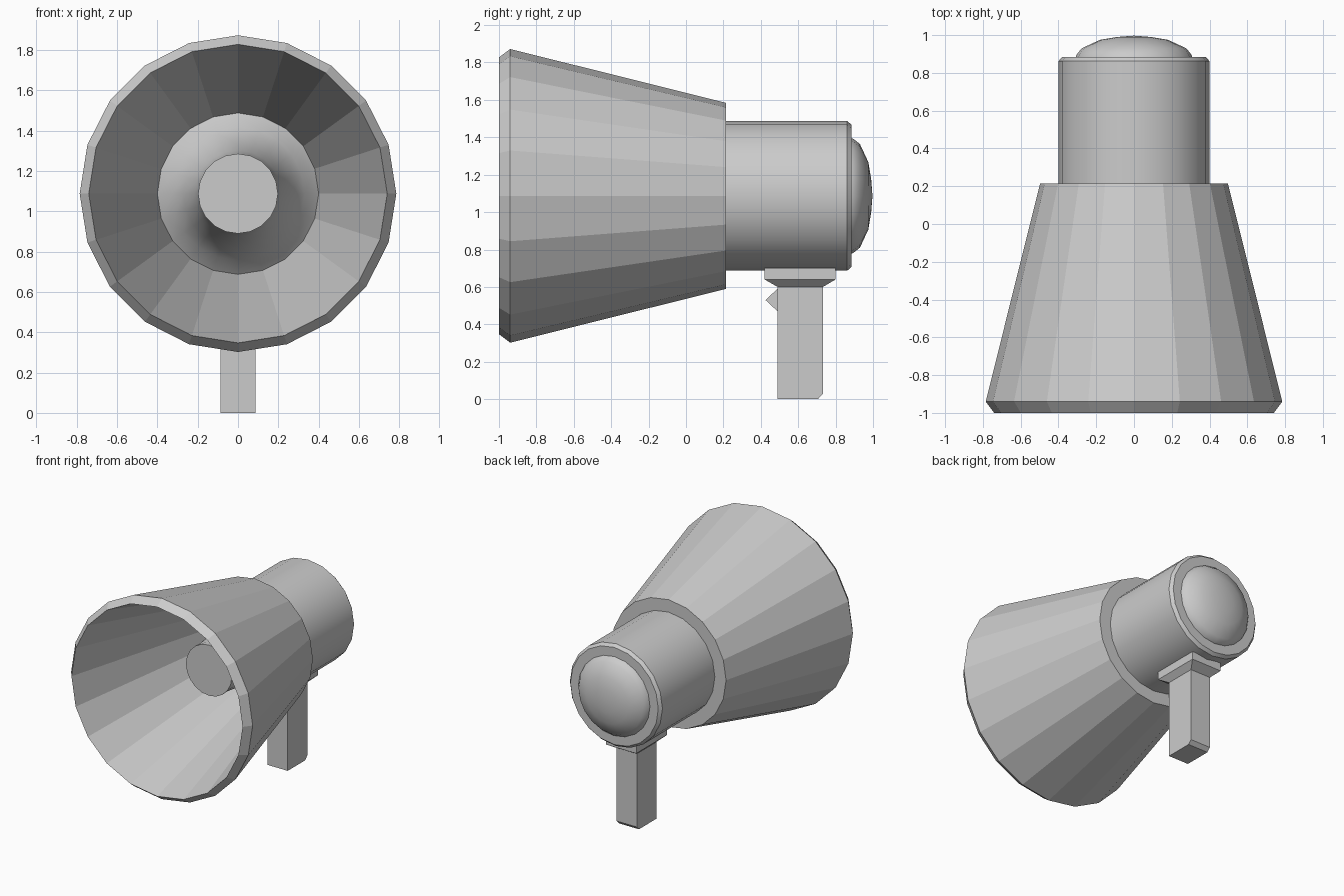
import bpy, bmesh, math

if "Cube" in bpy.data.objects:
    bpy.data.objects.remove(bpy.data.objects["Cube"])

AXIS_Z = 1.087
SIDES = 20


def finish(name, bm, smooth=None):
    bmesh.ops.remove_doubles(bm, verts=bm.verts, dist=1e-5)
    bmesh.ops.recalc_face_normals(bm, faces=bm.faces)
    mesh = bpy.data.meshes.new(name)
    bm.to_mesh(mesh)
    bm.free()
    ob = bpy.data.objects.new(name, mesh)
    bpy.context.collection.objects.link(ob)
    if smooth:
        bpy.ops.object.select_all(action='DESELECT')
        ob.select_set(True)
        bpy.context.view_layer.objects.active = ob
        bpy.ops.object.shade_smooth_by_angle(angle=math.radians(smooth))
    return ob


def lathe(name, profile, sides=SIDES, closed=False, smooth=None):
    """Revolve (y, radius) points around the horn axis."""
    bm = bmesh.new()
    rings = []
    for y, r in profile:
        if r == 0:
            rings.append([bm.verts.new((0, y, AXIS_Z))] * sides)
            continue
        rings.append([bm.verts.new((r * math.cos(a), y, AXIS_Z + r * math.sin(a)))
                      for a in (math.tau * i / sides for i in range(sides))])
    if closed:
        rings.append(rings[0])
    for a, b in zip(rings, rings[1:]):
        for i in range(sides):
            j = (i + 1) % sides
            loop = list(dict.fromkeys((a[i], a[j], b[j], b[i])))
            bm.faces.new(loop)
    return finish(name, bm, smooth)


def extrude_x(name, outline, half):
    """Extrude a (y, z) outline across x = -half..half."""
    bm = bmesh.new()
    left = [bm.verts.new((-half, y, z)) for y, z in outline]
    right = [bm.verts.new((half, y, z)) for y, z in outline]
    bm.faces.new(left)
    bm.faces.new(right[::-1])
    n = len(outline)
    for i in range(n):
        j = (i + 1) % n
        bm.faces.new((left[i], left[j], right[j], right[i]))
    return finish(name, bm)


# Faceted horn with thick wall and bevelled rim
lathe("horn", [(-1.0, 0.74), (-0.94, 0.785), (0.215, 0.497), (0.215, 0.40)], closed=True)

# Flared plug inside the horn
lathe("inner_plug", [(-0.36, 0), (-0.36, 0.198), (-0.30, 0.195), (-0.12, 0.215),
                     (0.05, 0.27), (0.15, 0.33), (0.215, 0.40)], smooth=40)

# Rear body with bevelled back edge
lathe("body", [(0.215, 0.40), (0.862, 0.40), (0.885, 0.38), (0.885, 0)], smooth=30)

# Domed rear cap
lathe("rear_dome", [(0.88, 0.31), (0.895, 0.305), (0.93, 0.277), (0.975, 0.18),
                    (0.99, 0.09), (0.997, 0)], smooth=50)

# Grip with chamfered rear bottom edge
extrude_x("handle", [(0.49, 0), (0.705, 0), (0.732, 0.028), (0.732, 0.61), (0.49, 0.61)], 0.087)

# Trigger
extrude_x("trigger", [(0.425, 0.53), (0.50, 0.46), (0.50, 0.60)], 0.045)

# Handle mount: block tapering down to the grip
bm = bmesh.new()
levels = [(0.087, 0.49, 0.732, 0.60), (0.13, 0.42, 0.80, 0.64), (0.13, 0.42, 0.80, 0.702)]
loops = [[bm.verts.new(c) for c in ((-x, y0, z), (x, y0, z), (x, y1, z), (-x, y1, z))]
         for x, y0, y1, z in levels]
bm.faces.new(loops[0])
bm.faces.new(loops[-1])
for a, b in zip(loops, loops[1:]):
    for i in range(4):
        j = (i + 1) % 4
        bm.faces.new((a[i], a[j], b[j], b[i]))
finish("handle_mount", bm)
